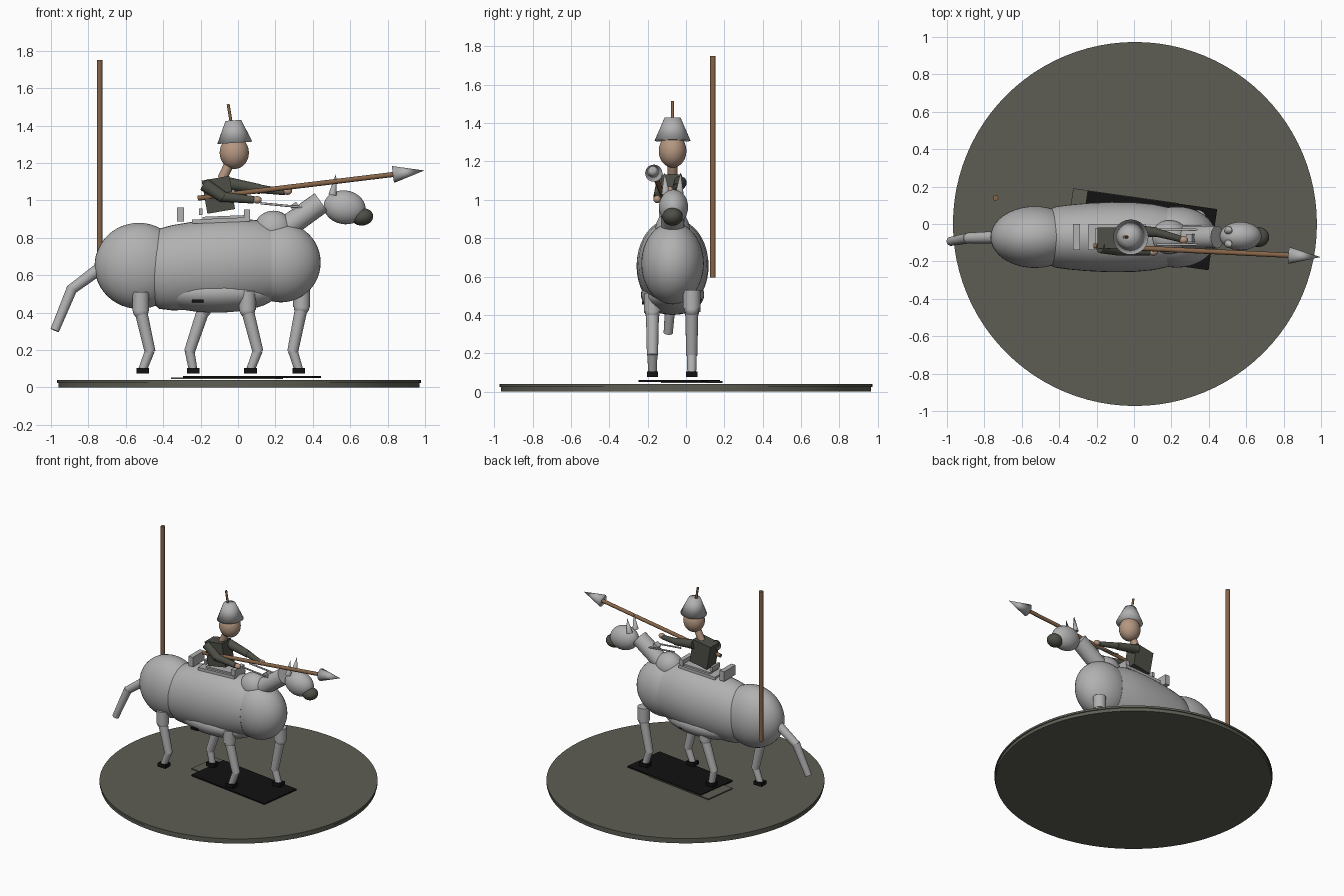
import bpy, bmesh, math
from mathutils import Vector

if "Cube" in bpy.data.objects:
    bpy.data.objects.remove(bpy.data.objects["Cube"])

def mat(name, r, g, b):
    m = bpy.data.materials.new(name)
    m.diffuse_color = (r, g, b, 1)
    m.use_nodes = True
    m.node_tree.nodes["Principled BSDF"].inputs["Base Color"].default_value = m.diffuse_color
    return m

GREY = mat("pale grey", .44, .44, .44)
OLIVE = mat("dark olive", .075, .078, .062)
STONE = mat("stone base", .11, .11, .088)
BLACK = mat("black", .006, .006, .006)
WOOD = mat("brown wood", .24, .13, .065)
SKIN = mat("skin", .46, .31, .22)
Y = -.07  # horse centre line

def finish(name, m, angle=40):
    o = bpy.context.object
    o.name = name
    o.data.materials.append(m)
    if angle == 180:
        bpy.ops.object.shade_smooth()
    elif angle:
        bpy.ops.object.shade_smooth_by_angle(angle=math.radians(angle))
    return o

def ball(name, c, r, m, tilt=0):
    bpy.ops.mesh.primitive_uv_sphere_add(segments=40, ring_count=24, location=c, rotation=(0, tilt, 0))
    bpy.context.object.scale = r
    return finish(name, m, 180)

def rod(name, p, q, r1, m, r2=None, angle=40, n=24):
    p, q = Vector(p), Vector(q)
    d = q - p
    bpy.ops.mesh.primitive_cone_add(vertices=n, radius1=r1, radius2=r1 if r2 is None else r2,
                                    depth=d.length, location=(p + q) / 2)
    bpy.context.object.rotation_euler = d.to_track_quat('Z', 'Y').to_euler()
    return finish(name, m, angle)

def box(name, c, s, m, rot=(0, 0, 0)):
    bpy.ops.mesh.primitive_cube_add(size=1, location=c, rotation=rot)
    bpy.context.object.scale = s
    return finish(name, m, 0)

# round base, two thin layers, and the plates lying on it
rod("base_lower", (.005, 0, 0), (.005, 0, .03), .966, STONE, n=96)
rod("base_top", (.005, 0, .025), (.005, 0, .04), .973, STONE, n=96)
a = math.radians(-8)
box("grey_plate", (-.06, .03, .05), (.57, .245, .008), STONE, (0, 0, a))
box("black_plate", (.075, -.035, .055), (.70, .33, .01), BLACK, (0, 0, a))

# standing pole
rod("pole", (-.74, .14, .595), (-.74, .14, 1.75), .015, WOOD)

# horse barrel: elliptical rings lofted along x
bm = bmesh.new()
rings = []
for x, zc, rz, ry in [(-.45, .635, .19, .15), (-.42, .635, .215, .163), (-.35, .64, .228, .173),
                      (-.25, .65, .235, .182), (-.12, .655, .243, .188), (0, .665, .238, .186),
                      (.1, .67, .225, .177), (.18, .665, .205, .16)]:
    rings.append([bm.verts.new((x, Y + ry * math.cos(t), zc + rz * math.sin(t)))
                  for t in (2 * math.pi * i / 40 for i in range(40))])
for r0, r1 in zip(rings, rings[1:]):
    for i in range(40):
        bm.faces.new((r0[i], r0[i - 1], r1[i - 1], r1[i]))
bm.faces.new(rings[0])
bm.faces.new(rings[-1][::-1])
bmesh.ops.recalc_face_normals(bm, faces=bm.faces)
me = bpy.data.meshes.new("horse_barrel")
bm.to_mesh(me)
ob = bpy.data.objects.new("horse_barrel", me)
bpy.context.collection.objects.link(ob)
bpy.context.view_layer.objects.active = ob
ob.select_set(True)
finish("horse_barrel", GREY)

# other body masses
ball("belly", (-.12, Y, .505), (.33, .165, .105), GREY)
ball("haunch", (-.53, Y, .65), (.237, .165, .23), GREY)
ball("chest", (.23, Y, .668), (.212, .163, .213), GREY)
ball("neck_base", (.19, Y, .845), (.105, .09, .1), GREY)
rod("neck", (.18, Y, .80), (.445, Y, .99), .062, GREY, r2=.06)

# head
ball("horse_head", (.57, Y + .005, .963), (.112, .076, .09), GREY, .15)
ball("muzzle", (.665, Y, .912), (.058, .053, .046), OLIVE, -.15)
for s in (-1, 1):
    rod("ear", (.505, Y + s * .036, 1.03), (.525, Y + s * .042, 1.145), .022, GREY, r2=0, n=16)

# legs: (top x, knee x, hoof x, y, top z)
for tx, kx, hx, y, tz in [(-.52, -.47, -.51, -.175, .41), (-.185, -.26, -.24, .03, .415),
                          (.05, .107, .067, -.175, .415), (.34, .292, .325, .03, .43)]:
    rod("thigh", (tx, y, tz + .1), (tx, y, tz), .045, GREY)
    ball("leg_joint", (tx, y, tz), (.042, .038, .042), GREY)
    rod("upper_leg", (tx, y, tz), (kx, y, .19), .034, GREY, r2=.029)
    rod("lower_leg", (kx, y, .2), (hx, y, .095), .026, GREY, r2=.023)
    box("hoof", (hx, y, .09), (.068, .058, .028), BLACK)

# tail
rod("tail_upper", (-.70, Y, .665), (-.892, -.075, .523), .034, GREY, r2=.028)
rod("tail_lower", (-.885, -.075, .535), (-.98, -.093, .305), .029, GREY, r2=.024)

# saddle
box("saddle_pad", (-.09, Y, .893), (.31, .136, .022), GREY, (0, -.04, 0))
box("saddle_seat", (-.07, Y, .91), (.24, .10, .014), GREY, (0, -.04, 0))
box("cantle", (-.307, Y, .925), (.038, .14, .075), GREY)
box("pommel", (.048, Y, .92), (.033, .12, .065), GREY)
box("saddle_ridge", (-.2, Y, .94), (.018, .09, .035), GREY)
box("mane_tuft", (.305, -.075, .965), (.04, .045, .04), GREY, (0, -.6, 0))

# stirrups peeping out of the body
box("stirrup_front", (-.215, -.2, .463), (.06, .06, .016), BLACK)
box("stirrup_back", (-.03, .055, .48), (.06, .05, .018), BLACK)

# rider torso, neck and head
box("torso", (-.105, -.075, 1.03), (.15, .11, .18), OLIVE, (0, -.17, 0))
rod("rider_neck", (-.085, Y, 1.115), (-.045, Y, 1.2), .026, SKIN)
ball("rider_head", (-.02, Y, 1.255), (.078, .072, .087), SKIN)

# helmet with spike
rod("helmet", (-.017, Y, 1.308), (-.025, Y, 1.428), .094, GREY, r2=.042, angle=180, n=32)
rod("helmet_spike", (-.037, Y, 1.42), (-.053, Y, 1.515), .008, WOOD, n=12)

# arms and hands
rod("front_upper_arm", (-.18, -.12, 1.085), (-.075, -.14, 1.015), .036, OLIVE, r2=.03)
rod("front_forearm", (-.09, -.14, 1.02), (.085, -.148, 1.003), .027, OLIVE, r2=.02)
ball("front_hand", (.103, -.15, 1.003), (.024, .02, .02), SKIN)
rod("back_upper_arm", (-.05, -.03, 1.09), (.12, -.045, 1.06), .034, OLIVE, r2=.026)
rod("back_forearm", (.1, -.04, 1.064), (.25, -.08, 1.045), .024, OLIVE, r2=.017)
ball("back_hand", (.265, -.085, 1.05), (.024, .02, .02), SKIN)

# reins
for y in (-.03, -.11):
    rod("rein", (.12, y, .985), (.38, y, .96), .006, GREY, n=10)

# lance
rod("lance_shaft", (-.215, -.117, 1.012), (.84, -.168, 1.14), .0135, WOOD)
rod("lance_tip", (.83, -.168, 1.139), (.997, -.177, 1.16), .045, GREY, r2=0, angle=180)
